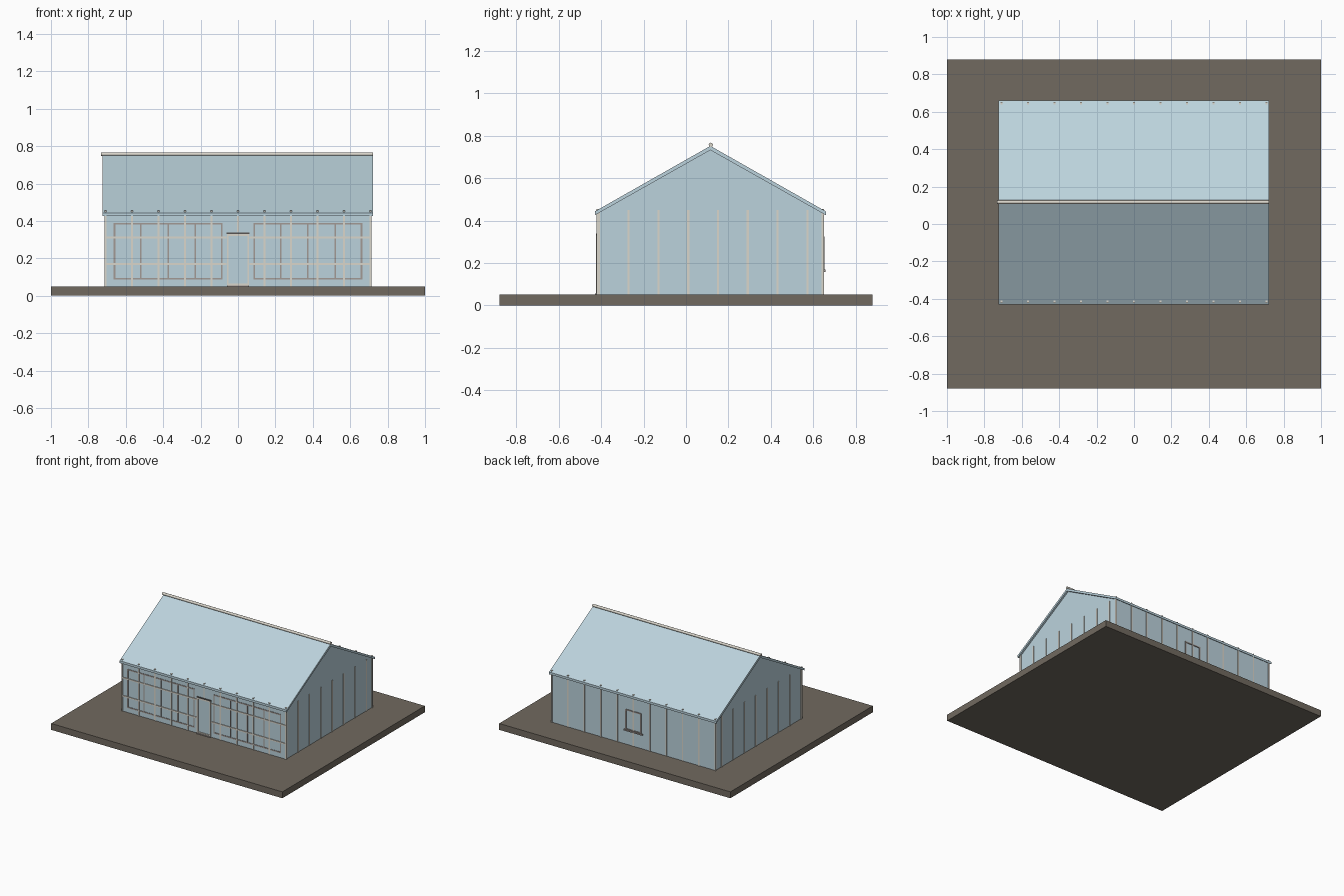
import bpy, bmesh, math

if "Cube" in bpy.data.objects:
    bpy.data.objects.remove(bpy.data.objects["Cube"])


def material(name, rgb):
    m = bpy.data.materials.new(name)
    m.diffuse_color = (*rgb, 1)
    m.use_nodes = True
    m.node_tree.nodes["Principled BSDF"].inputs["Base Color"].default_value = m.diffuse_color
    return m


SOIL = material("soil_brown", (0.165, 0.143, 0.115))
GLASS = material("pale_blue_glass", (0.50, 0.65, 0.72))
CREAM = material("cream_timber", (0.70, 0.67, 0.60))
FRAME = material("grey_brown_frame", (0.36, 0.32, 0.30))
DARK = material("dark_trim", (0.10, 0.09, 0.085))


def finish(name, bm, mat):
    bmesh.ops.recalc_face_normals(bm, faces=bm.faces)
    me = bpy.data.meshes.new(name)
    bm.to_mesh(me)
    bm.free()
    me.materials.append(mat)
    ob = bpy.data.objects.new(name, me)
    bpy.context.collection.objects.link(ob)
    return ob


def box(name, x0, x1, y0, y1, z0, z1, mat):
    bm = bmesh.new()
    bmesh.ops.create_cube(bm, size=1)
    for v in bm.verts:
        v.co = ((x0 + x1) / 2 + v.co.x * (x1 - x0),
                (y0 + y1) / 2 + v.co.y * (y1 - y0),
                (z0 + z1) / 2 + v.co.z * (z1 - z0))
    return finish(name, bm, mat)


def extrude_x(name, profile, x0, x1, mat):
    # closed y/z outline pushed along x
    bm = bmesh.new()
    f = bm.faces.new([bm.verts.new((x0, y, z)) for y, z in profile])
    r = bmesh.ops.extrude_face_region(bm, geom=[f])
    for v in r["geom"]:
        if isinstance(v, bmesh.types.BMVert):
            v.co.x = x1
    return finish(name, bm, mat)


def frame(name, x0, x1, y0, y1, z0, z1, t, mat):
    # four bars around a rectangle on a front or back wall
    for i, x in enumerate((x0, x1 - t)):
        box(f"{name}_side_{i}", x, x + t, y0, y1, z0, z1, mat)
    for i, z in enumerate((z0, z1 - t)):
        box(f"{name}_bar_{i}", x0 + t, x1 - t, y0, y1, z, z + t, mat)


YF, YB, XW, RIDGE = -0.418, 0.648, 0.708, 0.115

# ground slab
box("ground_slab", -1, 1, -0.88, 0.88, 0, 0.05, SOIL)

# glazed walls with gables
extrude_x("glass_walls", [(YF, 0.05), (YB, 0.05), (YB, 0.435), (RIDGE, 0.74), (YF, 0.435)],
          -XW, XW, GLASS)

# roof panels
extrude_x("roof", [(-0.43, 0.425), (RIDGE, 0.732), (0.66, 0.425),
                   (0.66, 0.443), (RIDGE, 0.752), (-0.43, 0.443)], -0.724, 0.722, GLASS)

# ridge pole
bm = bmesh.new()
bmesh.ops.create_cone(bm, cap_ends=True, segments=16, radius1=0.01, radius2=0.01, depth=1.456)
for v in bm.verts:
    v.co = (v.co.z - 0.005, v.co.x + RIDGE + 0.002, v.co.y + 0.757)
ridge = finish("ridge_pole", bm, CREAM)

# wall posts along front and back, tips showing through the eaves
H = 0.005
for i in range(11):
    x = -XW + i * XW / 5
    box(f"front_post_{i}", x - H, x + H, YF - 0.004, YF + 0.008,
        0.34 if i == 5 else 0.05, 0.455, CREAM)
    box(f"back_post_{i}", x - H, x + H, YB - 0.008, YB + 0.004, 0.05, 0.455, CREAM)

# gable posts
for side in (-1, 1):
    for i in range(8):
        y = -0.411 + i * 0.1405
        x0, x1 = sorted((side * (XW - 0.008), side * (XW + 0.004)))
        box(f"gable_post_{side}_{i}", x0, x1, y - H, y + H, 0.05, 0.45, CREAM)

# front horizontal rails and window frames, either side of the door
for side in (-1, 1):
    for j, z in enumerate((0.17, 0.312)):
        a, b = sorted((side * 0.062, side * XW))
        box(f"front_rail_{side}_{j}", a, b, YF - 0.005, YF + 0.005, z - H, z + H, CREAM)
    a, b = sorted((side * 0.082, side * 0.665))
    frame(f"front_window_{side}", a, b, YF - 0.003, YF + 0.004, 0.086, 0.39, 0.009, FRAME)
    for j in range(1, 4):
        x = a + (b - a) * j / 4
        box(f"window_mullion_{side}_{j}", x - 0.004, x + 0.004,
            YF - 0.003, YF + 0.004, 0.095, 0.381, FRAME)

# door with frame, lintel and step
frame("door_frame", -0.06, 0.06, YF - 0.006, YF + 0.004, 0.055, 0.33, 0.01, CREAM)
box("door_lintel", -0.062, 0.062, YF - 0.007, YF + 0.004, 0.33, 0.338, DARK)
box("door_step", -0.06, 0.06, YF - 0.012, YF, 0.05, 0.056, FRAME)

# back window with sill
frame("back_window", -0.07, 0.07, YB - 0.004, YB + 0.005, 0.165, 0.325, 0.009, FRAME)
box("back_window_sill", -0.08, 0.08, YB - 0.004, YB + 0.011, 0.158, 0.168, FRAME)

# smooth the round ridge pole
bpy.context.view_layer.objects.active = ridge
ridge.select_set(True)
bpy.ops.object.shade_smooth_by_angle(angle=math.radians(40))
